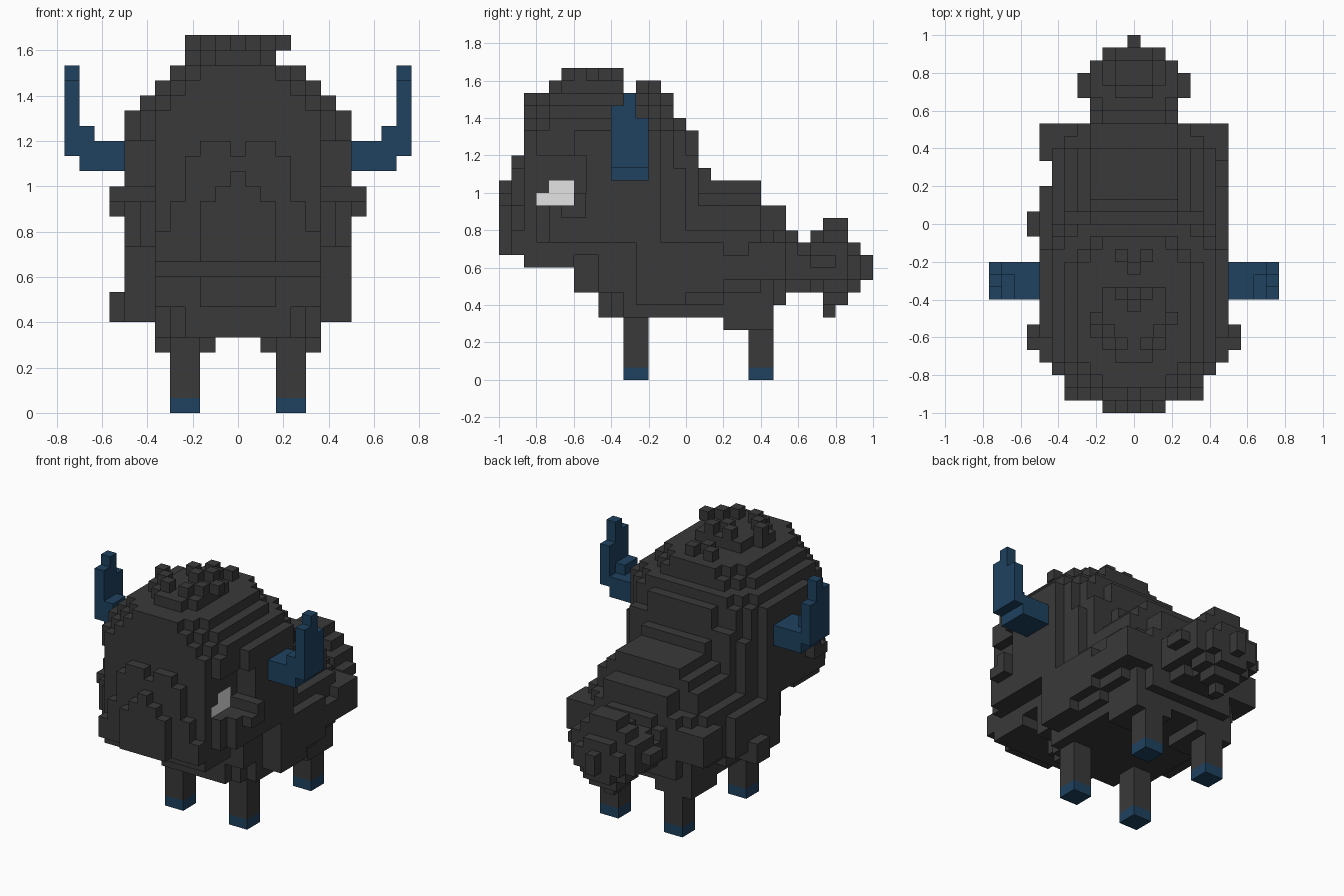
import bpy, bmesh
from mathutils import Vector

if "Cube" in bpy.data.objects:
    bpy.data.objects.remove(bpy.data.objects["Cube"])

V = 2 / 30          # edge of one block


def material(name, rgb):
    m = bpy.data.materials.new(name)
    m.diffuse_color = (*rgb, 1)
    m.use_nodes = True
    m.node_tree.nodes["Principled BSDF"].inputs["Base Color"].default_value = m.diffuse_color
    return m


MATS = [material("charcoal_fur", (0.041, 0.041, 0.041)),
        material("deep_blue_horn", (0.013, 0.054, 0.115)),
        material("pale_eye", (0.77, 0.77, 0.77))]
FUR, HORN, EYE = 0, 1, 2
parts = {}


def box(part, x, y, z, mat=FUR, mirror=False):
    """Fill blocks; x is an inclusive column range, y and z are edge ranges."""
    cells = parts.setdefault(part, {})
    for i in range(x[0], x[1] + 1):
        for j in range(*y):
            for k in range(*z):
                cells[(i, j, k)] = mat
                if mirror:
                    cells[(-i, j, k)] = mat


def slab(part, h, y, z):
    box(part, (-h, h), y, z)


def carve(part, x, y, z):
    for c in list(parts[part]):
        if x[0] <= abs(c[0]) <= x[1] and y[0] <= c[1] < y[1] and z[0] <= c[2] < z[1]:
            del parts[part][c]


# head: domed block whose front corners and crown step inward
for z, h, back in ((19, 7, 0), (20, 6, 0), (21, 5, -1), (22, 4, -1)):
    z0 = 11 if z == 19 else z
    for y in range(-13, back):
        inset = max(0, -11 - y, y - back + 3 if y >= back - 2 else 0)
        slab("head", h - inset, (y, y + 1), (z0, z + 1))
carve("head", (7, 7), (-13, -9), (18, 20))
# jaw under the face
slab("head", 5, (-13, -9), (9, 11))
slab("head", 5, (-12, -3), (10, 11))
# sunken eye sockets with pale eyes
carve("head", (6, 7), (-13, -8), (14, 18))
box("head", (5, 5), (-12, -9), (14, 15), EYE, True)
box("head", (5, 5), (-11, -9), (15, 16), EYE, True)
# cheek tufts
box("head", (6, 8), (-10, -8), (13, 14), FUR, True)
box("head", (6, 8), (-9, -8), (13, 15), FUR, True)
# crown pad and curls
slab("head", 2, (-10, -5), (23, 24))
slab("head", 1, (-11, -10), (23, 24))
box("head", (-3, -3), (-9, -7), (23, 24))
for x, y in ((-1, -3), (1, -3), (0, -4)):
    box("head", (x, x), (y, y + 1), (23, 24))
for x, y in ((-3, -8), (3, -8), (-1, -6), (1, -6), (0, -7), (-1, -10), (1, -10), (-2, -9), (2, -9)):
    box("head", (x, x), (y, y + 1), (24, 25))

# muzzle: arched layer with a nose layer in front
for h, top in ((5, 12), (4, 14), (3, 17), (2, 18)):
    slab("muzzle", h, (-14, -13), (10, top))
carve("muzzle", (0, 0), (-14, -13), (17, 18))
for h, top in ((2, 14), (1, 15), (0, 16)):
    slab("muzzle", h, (-15, -14), (10, top))

# body: narrow chest, wide shoulders, humped back and tapering rear
slab("body", 2, (-9, -7), (7, 11))
slab("body", 3, (-7, -5), (5, 7))
slab("body", 4, (-6, -5), (5, 7))
slab("body", 5, (-5, 7), (5, 7))
slab("body", 5, (-7, 1), (7, 12))
slab("body", 7, (-4, 0), (6, 11))
slab("body", 6, (0, 3), (6, 12))
slab("body", 6, (-4, 0), (11, 12))
slab("body", 5, (-1, 1), (12, 18))
slab("body", 4, (-1, 0), (18, 20))
slab("body", 3, (0, 1), (18, 20))
slab("body", 6, (-1, 0), (12, 17))
slab("body", 3, (1, 2), (15, 17))
slab("body", 3, (1, 6), (14, 16))
slab("body", 4, (1, 6), (13, 15))
slab("body", 5, (1, 6), (11, 14))
slab("body", 6, (1, 6), (7, 12))
slab("body", 5, (5, 7), (5, 12))
slab("body", 3, (6, 8), (12, 14))
slab("body", 4, (6, 8), (6, 12))
# flank tufts
box("body", (5, 7), (5, 8), (8, 11), FUR, True)
box("body", (7, 7), (-1, 3), (7, 11), FUR, True)
box("body", (7, 7), (3, 5), (8, 10))
box("body", (-8, -6), (-1, 1), (6, 8))

# tail: short stem and round stepped puff
slab("tail", 3, (8, 9), (8, 11))
slab("tail", 2, (8, 9), (7, 12))
slab("tail", 3, (9, 10), (8, 10))
slab("tail", 2, (9, 10), (7, 11))
for y, h, z0, z1 in ((10, 4, 7, 12), (11, 4, 6, 13), (12, 3, 6, 13), (13, 2, 7, 11), (14, 0, 8, 10)):
    mid, rz = (z0 + z1) / 2, (z1 - z0) / 2
    for z in range(z0, z1):
        t = abs(z + 0.5 - mid) / rz
        slab("tail", round(h * (1 - t ** 1.6)), (y, y + 1), (z, z + 1))
box("tail", (0, 0), (11, 12), (5, 6))

# legs with blue hooves, and hips above the rear pair
for side, sx in (("right", 1), ("left", -1)):
    cols = (3, 4) if sx > 0 else (-4, -3)
    for end, y in (("front", -5), ("rear", 5)):
        name = f"{end}_leg_{side}"
        box(name, cols, (y, y + 2), (1, 5))
        box(name, cols, (y, y + 2), (0, 1), HORN)
box("body", (2, 5), (3, 7), (4, 5), FUR, True)

# horns: flat root turning upward into a stepped tip
for side, s in (("right", 1), ("left", -1)):
    for a, b, y, z in ((8, 10, (-6, -3), (16, 17)), (8, 11, (-6, -3), (17, 18)),
                       (10, 10, (-6, -4), (18, 19)), (11, 11, (-6, -3), (18, 21)),
                       (11, 11, (-6, -4), (21, 22)), (11, 11, (-5, -4), (22, 23))):
        box(f"horn_{side}", (min(a * s, b * s), max(a * s, b * s)), y, z, HORN)

# skin every part: only faces open to the air are made
solid = set()
for cells in parts.values():
    for c in [c for c in cells if c in solid]:
        del cells[c]
    solid.update(cells)

DIRS = [Vector(d) for d in ((1, 0, 0), (-1, 0, 0), (0, 1, 0), (0, -1, 0), (0, 0, 1), (0, 0, -1))]
for name, cells in parts.items():
    bm = bmesh.new()
    for c, mat in cells.items():
        centre = Vector((c[0], c[1] + 0.5, c[2] + 0.5))
        for d in DIRS:
            if tuple(int(c[i] + d[i]) for i in range(3)) in solid:
                continue
            u = Vector((d.y, d.z, d.x)) * 0.5
            w = d.cross(u)
            mid = centre + d * 0.5
            f = bm.faces.new([bm.verts.new((mid + o) * V) for o in (-u - w, u - w, u + w, -u + w)])
            f.material_index = mat
    bmesh.ops.remove_doubles(bm, verts=bm.verts[:], dist=0.001)
    bm.normal_update()
    mesh = bpy.data.meshes.new(name)
    bm.to_mesh(mesh)
    bm.free()
    for m in MATS:
        mesh.materials.append(m)
    bpy.context.scene.collection.objects.link(bpy.data.objects.new(name, mesh))
